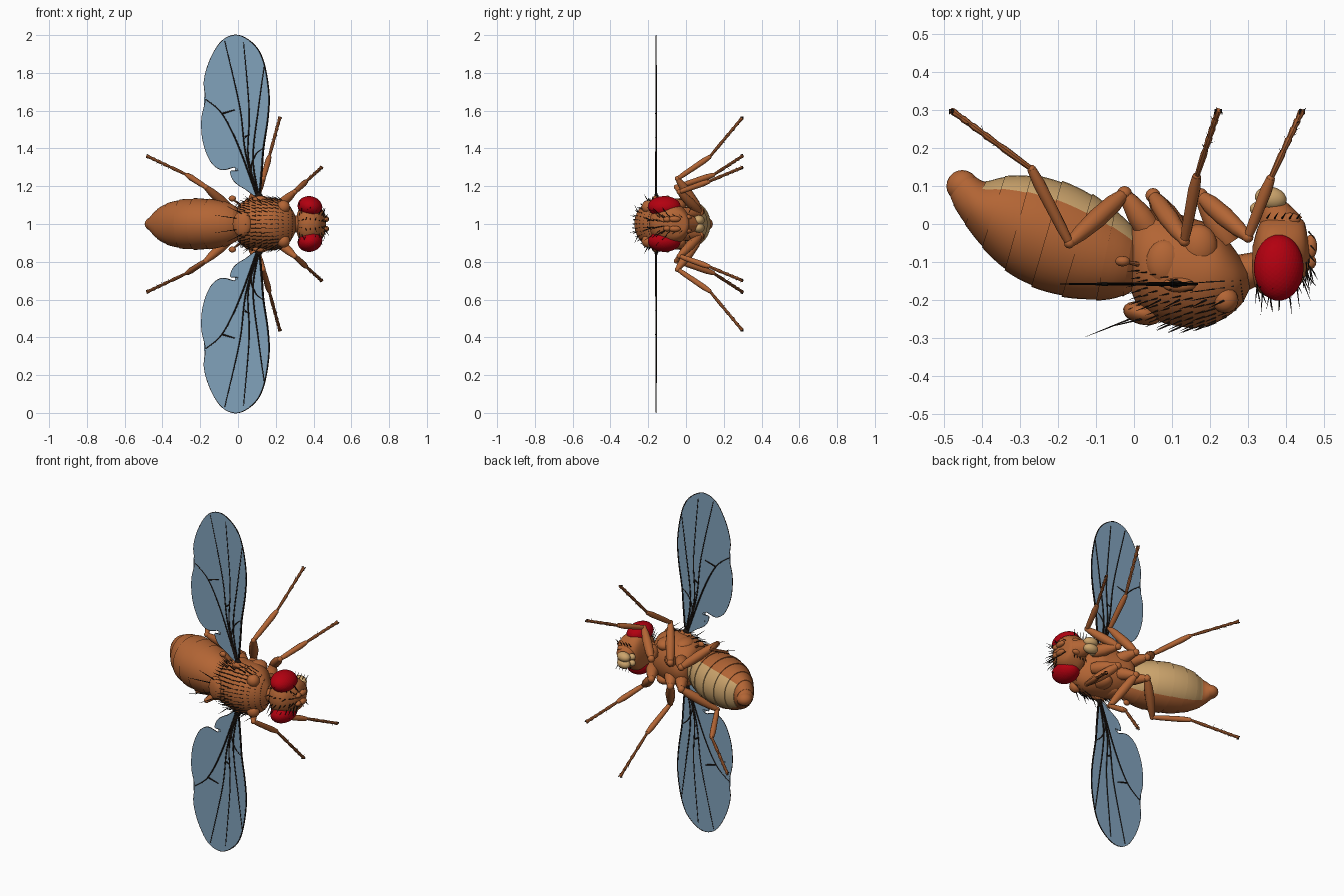
import bpy, bmesh, math, random
from mathutils import Vector as V, Matrix as M, Euler

if "Cube" in bpy.data.objects:
    bpy.data.objects.remove(bpy.data.objects["Cube"])

random.seed(4)
# All meshes are local to the symmetry plane z = 1


def mat(name, *rgb):
    m = bpy.data.materials.new(name)
    m.diffuse_color = (*rgb, 1)
    m.use_nodes = True
    m.node_tree.nodes["Principled BSDF"].inputs["Base Color"].default_value = m.diffuse_color
    return m


BROWN = mat("brown", 0.45, 0.13, 0.035)
TAN = mat("tan", 0.6, 0.37, 0.15)
RED = mat("red", 0.45, 0.0, 0.005)
DARK = mat("dark", 0.012, 0.008, 0.006)
BLUE = mat("wing_blue", 0.22, 0.36, 0.50)


def finish(bm, name, mats, mirror=False, smooth=True, recalc=True):
    if recalc:
        bmesh.ops.recalc_face_normals(bm, faces=bm.faces)
    me = bpy.data.meshes.new(name)
    bm.to_mesh(me)
    bm.free()
    for m in mats:
        me.materials.append(m)
    if smooth:
        me.shade_smooth()
        me.set_sharp_from_angle(angle=math.radians(40))
    ob = bpy.data.objects.new(name, me)
    ob.location.z = 1
    bpy.context.collection.objects.link(ob)
    if mirror:
        mod = ob.modifiers.new("mirror", 'MIRROR')
        mod.use_axis = (False, False, True)
        mod.use_mirror_merge = False
    return ob


def catmull(a, b, c, d, t):
    return b + 0.5 * t * ((c - a) + t * ((2 * a - 5 * b + 4 * c - d) + t * (3 * (b - c) + d - a)))


def smooth_path(rows, steps, closed=False):
    n = len(rows)
    out = []
    for i in range(n if closed else n - 1):
        k = [(i + o) % n if closed else min(max(i + o, 0), n - 1) for o in (-1, 0, 1, 2)]
        for j in range(steps):
            out.append([catmull(*(rows[q][e] for q in k), j / steps) for e in range(len(rows[0]))])
    return out if closed else out + [list(rows[-1])]


def skin(bm, rings):
    vs = [[bm.verts.new(p) for p in r] for r in rings]
    n = len(rings[0])
    quads = []
    for i, (a, b) in enumerate(zip(vs, vs[1:])):
        for j in range(n):
            quads.append((i, j, bm.faces.new((a[j], a[(j + 1) % n], b[(j + 1) % n], b[j]))))
    bm.faces.new(vs[0])
    bm.faces.new(vs[-1][::-1])
    return quads


def body_rings(rows, steps, n, flare=0.0):
    """Elliptic sections spanning back point to belly point; flare steps each plate."""
    path = smooth_path(rows, steps)
    rings = []
    for i, (xd, yd, xv, yv, w) in enumerate(path):
        c, h = V(((xd + xv) / 2, (yd + yv) / 2, 0)), V(((xd - xv) / 2, (yd - yv) / 2, 0))
        ph = (i % steps) / steps
        scales = [1 - flare + 2 * flare * ph]
        if flare and ph == 0 and i:
            scales = [1 + flare, 1 - flare]
        for s in scales:
            rings.append([c + s * (h * math.cos(a) + V((0, 0, w * math.sin(a))))
                          for a in (2 * math.pi * j / n for j in range(n))])
    return rings


def tube(bm, pts, radii, n=10):
    pts = [V(p) for p in pts]
    ref = (pts[-1] - pts[0]).orthogonal().normalized()
    rings = []
    for i, p in enumerate(pts):
        t = (pts[min(i + 1, len(pts) - 1)] - pts[max(i - 1, 0)]).normalized()
        a = t.cross(ref).normalized()
        b = t.cross(a)
        rings.append([p + radii[i] * (a * math.cos(q) + b * math.sin(q))
                      for q in (2 * math.pi * j / n for j in range(n))])
    skin(bm, rings)


def blob(bm, c, r, rot=(0, 0, 0), seg=20):
    bmesh.ops.create_uvsphere(bm, u_segments=seg, v_segments=seg // 2, radius=1,
                              matrix=M.LocRotScale(V(c), Euler(rot), V(r)))


def bristle(bm, p, d, length, r=0.0025):
    d = V(d).normalized() * length
    tube(bm, [p, V(p) + d * 0.5, V(p) + d], [r, r * 0.7, 0.0004], 4)


# Abdomen: overlapping plates with a pale belly
bm = bmesh.new()
rows = [(.03, -.15, .02, -.06, .05), (-.03, -.19, 0, -.01, .095), (-.10, -.20, -.05, .035, .12),
        (-.19, -.19, -.11, .078, .132), (-.27, -.163, -.19, .112, .135), (-.34, -.12, -.27, .128, .128),
        (-.40, -.06, -.34, .125, .11), (-.445, .0, -.39, .112, .083), (-.475, .05, -.42, .125, .05),
        (-.485, .08, -.44, .135, .03)]
for i, j, f in skin(bm, body_rings(rows, 4, 36, 0.015)):
    if abs((j + .5) * 2 * math.pi / 36 - math.pi) < 0.9 and i < 35:
        f.material_index = 1
finish(bm, "abdomen", [BROWN, TAN])
bm = bmesh.new()
blob(bm, (-.452, .1, 0), (.042, .042, .036))
finish(bm, "abdomen_tip", [BROWN])

# Thorax
bm = bmesh.new()
rows = [(-.01, -.17, -.01, -.03, .06), (.01, -.215, 0, .01, .10), (.05, -.25, .04, .035, .125),
        (.11, -.268, .10, .03, .138), (.17, -.273, .17, .01, .14), (.23, -.253, .22, -.01, .13),
        (.28, -.215, .26, -.06, .10), (.305, -.17, .295, -.11, .05)]
thorax = body_rings(rows, 4, 40)
skin(bm, thorax)
finish(bm, "thorax", [BROWN])
bm = bmesh.new()
blob(bm, (.022, -.235, 0), (.052, .03, .068), (0, 0, -.25))
finish(bm, "scutellum", [BROWN])
bm = bmesh.new()
for c, r in (((.24, -.20, .09), (.035, .035, .035)), ((.08, -.10, .11), (.05, .06, .03)),
             ((.17, -.06, .10), (.05, .06, .035)), ((.12, -.16, .13), (.045, .02, .02))):
    blob(bm, c, r)
finish(bm, "side_plates", [BROWN], True)
bm = bmesh.new()
tube(bm, [(.28, -.13, 0), (.34, -.11, 0)], [.05, .04], 16)
finish(bm, "neck", [BROWN])

# Head
bm = bmesh.new()
rows = [(.312, -.15, .312, -.06, .05), (.33, -.18, .33, 0, .095), (.37, -.195, .36, .02, .115),
        (.42, -.18, .41, .022, .10), (.45, -.14, .445, .01, .075), (.465, -.11, .455, -.02, .045)]
head = body_rings(rows, 4, 32)
skin(bm, head)
finish(bm, "head", [BROWN])
bm = bmesh.new()
bmesh.ops.create_icosphere(bm, subdivisions=4, radius=1, matrix=M.LocRotScale(
    V((.381, -.115, .092)), Euler((0, .25, 0)), V((.066, .087, .055))))
finish(bm, "eye", [RED], True, smooth=False)
bm = bmesh.new()
blob(bm, (.462, -.10, .024), (.018, .02, .015))
blob(bm, (.466, -.06, .026), (.016, .032, .016))
finish(bm, "antenna", [BROWN], True)

# Mouthparts
bm = bmesh.new()
tube(bm, [(.39, -.01, 0), (.37, .03, 0), (.355, .06, 0)], [.06, .045, .03], 16)
blob(bm, (.41, .012, .035), (.028, .018, .015))
blob(bm, (.41, .012, -.035), (.028, .018, .015))
finish(bm, "proboscis", [BROWN])
bm = bmesh.new()
blob(bm, (.36, .068, .02), (.042, .03, .027), (0, 0, -.2))
blob(bm, (.325, .04, .018), (.02, .018, .018))
finish(bm, "mouth_pads", [TAN], True)

# Legs: root, hip, knee, ankle, tip
LEGS = {"front_leg": ((.25, -.05, .05), (.175, .075, .06), (.30, -.035, .17), (.36, .12, .225), (.443, .30, .30)),
        "middle_leg": ((.11, -.02, .04), (.05, .075, .07), (.133, -.045, .24), (.165, .125, .355), (.222, .30, .565)),
        "hind_leg": ((.05, -.03, .05), (-.025, .08, .065), (-.17, -.05, .195), (-.27, .145, .26), (-.482, .30, .36))}
for name, pts in LEGS.items():
    root, hip, knee, ankle, tip = map(V, pts)
    bm = bmesh.new()
    for a, b, rad in ((root, hip, (.03, .036, .033, .024, .016)), (hip, knee, (.015, .024, .026, .021, .013)),
                      (knee, ankle, (.011, .014, .015, .016, .012))):
        tube(bm, [a.lerp(b, t) for t in (0, .2, .5, .8, 1)], rad)
    for p, r in ((hip, .02), (knee, .0145), (ankle, .011)):
        blob(bm, p, (r, r, r), seg=12)
    cuts = (0, .42, .6, .75, .87, 1)
    for a, b in zip(cuts, cuts[1:]):
        tube(bm, [ankle.lerp(tip, t) for t in (a, a * .2 + b * .8, b)], (.007, .0095, .007), 8)
    finish(bm, name, [BROWN], True)
    bm = bmesh.new()
    for s in (-1, 1):
        d = (tip - ankle).normalized()
        side = d.cross(V((0, 1, 0))).normalized() * s * .008
        tube(bm, [tip - d * .01, tip + side, tip + side * 1.3 - V((0, .012, 0))], (.005, .004, .001), 5)
    for t in range(14):
        p = ankle.lerp(tip, .3 + t * .05)
        bristle(bm, p, d + V([random.uniform(-.7, .7) for _ in range(3)]), .022, .0018)
    finish(bm, name + "_claws", [DARK], True)

# Wings
Y = -.158
OUT = [(.106, .15), (.125, .27), (.135, .40), (.158, .555), (.164, .69), (.138, .85), (.09, .945), (0, 1.0),
       (-.085, .97), (-.148, .87), (-.18, .757), (-.172, .66), (-.193, .555), (-.185, .434), (-.143, .328),
       (-.085, .287), (-.02, .30), (.0, .282), (-.04, .278), (-.02, .225), (.037, .185)]
outline = smooth_path(OUT, 5, True)
bm = bmesh.new()
bm.faces.new([bm.verts.new((x, Y, z)) for x, z in outline])
bmesh.ops.triangulate(bm, faces=bm.faces)
wing = finish(bm, "wing", [BLUE], True, smooth=False)
sol = wing.modifiers.new("thickness", 'SOLIDIFY')
sol.thickness, sol.offset = .002, 0

# Wing veins
bm = bmesh.new()
VEINS = [[(.11, .13), (.07, .28), (.09, .36), (.13, .40)], [(.11, .15), (.08, .35), (.11, .62), (.14, .84)],
         [(.11, .15), (.055, .35), (.06, .60), (.03, .96)], [(.10, .15), (.04, .38), (.01, .62), (-.07, .97)],
         [(.10, .15), (.0, .42), (-.085, .585), (-.17, .66)], [(-.085, .585), (-.015, .605)],
         [(.035, .46), (.06, .475)]]
for v in VEINS:
    p = [(x, Y, z) for x, z in smooth_path(v, 6)]
    tube(bm, p, [.0055 - .003 * i / len(p) for i in range(len(p))], 6)
rim = [(x, Y, z) for x, z in outline]
tube(bm, rim[:36], [.006 - .004 * i / 36 for i in range(36)], 6)
tube(bm, rim[35:], [.0018] * len(rim[35:]), 4)
blob(bm, (.11, Y, .14), (.022, .01, .03), seg=12)
finish(bm, "wing_veins", [DARK], True)

# Balancers behind the wings
bm = bmesh.new()
tube(bm, [(.03, -.11, .09), (-.02, -.10, .125)], [.007, .005], 8)
blob(bm, (-.03, -.098, .135), (.02, .014, .016), seg=12)
finish(bm, "haltere", [BROWN], True)

# Bristles on back, scutellum and head
bm = bmesh.new()
for ring in thorax[5:27:2]:
    c = sum(ring, V()) / len(ring)
    for j in range(-9, 10):
        out = (ring[j] - c).normalized()
        bristle(bm, ring[j], out * .45 + V((-1, 0, random.uniform(-.15, .15))), random.uniform(.025, .04))
for s in (-1, 1):
    bristle(bm, (-.01, -.25, .03 * s), (-1, -.4, .15 * s), .13, .003)
    bristle(bm, (.02, -.25, .055 * s), (-1, -.25, .5 * s), .10, .003)
    for x, y in ((.24, -.2), (.19, -.2), (.12, -.2), (.07, -.2)):
        bristle(bm, (x, y, .12 * s), (-.6, -.3, .5 * s), .06, .003)
for ring in head[3:20:2]:
    c = sum(ring, V()) / len(ring)
    for j in (-5, -3, -1, 1, 3, 5):
        d = (ring[j] - c).normalized() + V((random.uniform(-.2, .4), 0, random.uniform(-.3, .3)))
        bristle(bm, ring[j], d, random.uniform(.03, .065))
for s in (-1, 1):
    for k in range(5):
        bristle(bm, (.46, -.14 + .03 * k, .035 * s), (.5, -.6, .5 * s), .035)
        bristle(bm, (.43 - .02 * k, .015, .06 * s), (.2, .3, .6 * s), .035)
finish(bm, "bristles", [DARK])
